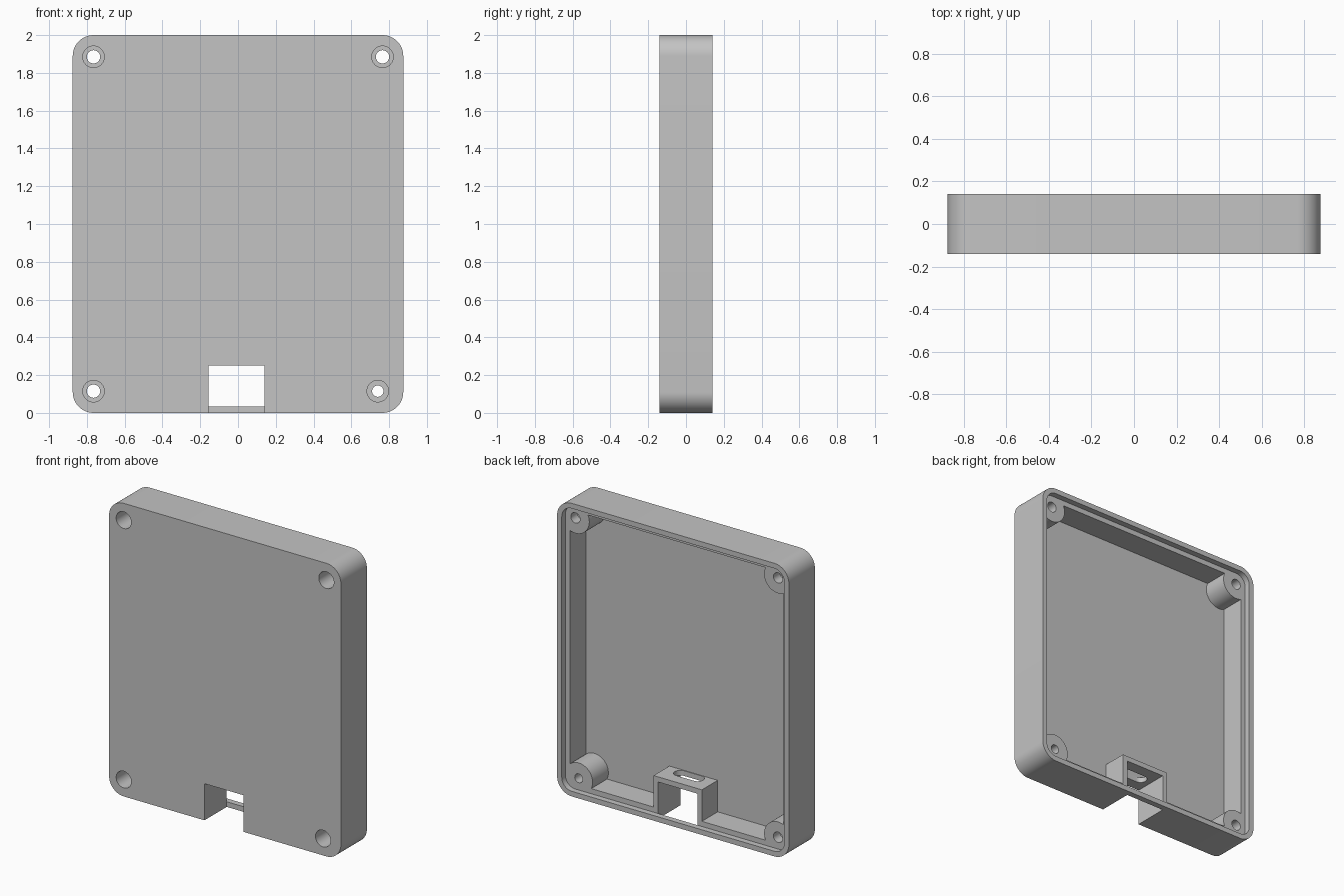
import bpy, bmesh, math

default = bpy.data.objects.get("Cube")
if default:
    bpy.data.objects.remove(default, do_unlink=True)

# Single grey plastic
grey = bpy.data.materials.new("grey_plastic")
grey.use_nodes = True
grey.diffuse_color = (0.55, 0.55, 0.55, 1)
grey.node_tree.nodes["Principled BSDF"].inputs["Base Color"].default_value = (0.55, 0.55, 0.55, 1)


def rounded_rect(x0, x1, z0, z1, r=0.0, steps=12):
    """Outline of a rectangle with rounded corners."""
    if r == 0:
        return [(x0, z0), (x1, z0), (x1, z1), (x0, z1)]
    corners = [(x1 - r, z1 - r), (x0 + r, z1 - r), (x0 + r, z0 + r), (x1 - r, z0 + r)]
    points = []
    for quarter, (cx, cz) in enumerate(corners):
        for i in range(steps + 1):
            a = (quarter + i / steps) * math.pi / 2
            points.append((cx + r * math.cos(a), cz + r * math.sin(a)))
    return points


def circle(x, z, r):
    return rounded_rect(x - r, x + r, z - r, z + r, r)


def prism(name, outline, start, end, axis="Y"):
    """Extrude an outline along Y (outline in xz) or along Z (outline in xy)."""
    bm = bmesh.new()
    rings = []
    for d in (start, end):
        rings.append([bm.verts.new((a, d, b) if axis == "Y" else (a, b, d)) for a, b in outline])
    n = len(outline)
    for i in range(n):
        j = (i + 1) % n
        bm.faces.new((rings[0][i], rings[0][j], rings[1][j], rings[1][i]))
    bm.faces.new(rings[0])
    bm.faces.new(rings[1])
    bmesh.ops.remove_doubles(bm, verts=bm.verts[:], dist=1e-5)
    bmesh.ops.recalc_face_normals(bm, faces=bm.faces[:])
    mesh = bpy.data.meshes.new(name)
    bm.to_mesh(mesh)
    bm.free()
    mesh.materials.append(grey)
    obj = bpy.data.objects.new(name, mesh)
    bpy.context.collection.objects.link(obj)
    return obj


def combine(target, tool, operation):
    """Apply a boolean and discard the tool object."""
    bpy.context.view_layer.objects.active = target
    mod = target.modifiers.new("boolean", "BOOLEAN")
    mod.object, mod.operation, mod.solver = tool, operation, "EXACT"
    bpy.ops.object.modifier_apply(modifier=mod.name)
    bpy.data.objects.remove(tool, do_unlink=True)


HALF_W, HEIGHT, FRONT, BACK = 0.875, 2.0, -0.14, 0.14
WALL, LIP, FLOOR, LEDGE = 0.07, 0.035, -0.07, 0.10


def inset_outline(d):
    return rounded_rect(-HALF_W + d, HALF_W - d, d, HEIGHT - d, 0.11 - d)


# Shell with a stepped rim around the open back
case = prism("enclosure_shell", inset_outline(0), FRONT, BACK)
combine(case, prism("cavity", inset_outline(WALL), FLOOR, BACK + 0.1), "DIFFERENCE")
combine(case, prism("rim_step", inset_outline(LIP), LEDGE, BACK + 0.1), "DIFFERENCE")

# Corner screw posts: x, z, hole radius
screws = [(-0.765, 0.115, 0.035), (-0.765, 1.885, 0.035),
          (0.765, 1.885, 0.035), (0.74, 0.115, 0.03)]
for x, z, r in screws:
    combine(case, prism("post", circle(x, z, 0.105), -0.1, LEDGE), "UNION")

# Shroud around the connector notch
combine(case, prism("shroud", rounded_rect(-0.19, 0.175, 0.02, 0.285), -0.1, LEDGE), "UNION")

# Counterbored screw holes
for x, z, r in screws:
    combine(case, prism("screw_hole", circle(x, z, r), -0.3, 0.3), "DIFFERENCE")
    combine(case, prism("counterbore", circle(x, z, 0.057), -0.3, 0.03), "DIFFERENCE")

# Notch open to front and bottom, window to the back above the lip
combine(case, prism("notch", rounded_rect(-0.155, 0.14, -0.1, 0.25), -0.3, LEDGE), "DIFFERENCE")
combine(case, prism("window", rounded_rect(-0.155, 0.14, LIP, 0.25), 0.0, 0.3), "DIFFERENCE")

# Rounded connector slot through the shroud top
combine(case, prism("slot", rounded_rect(-0.115, 0.1, -0.065, 0.02, 0.042), 0.2, 0.35, "Z"), "DIFFERENCE")

# Smooth curved walls, keep edges crisp
bpy.ops.object.select_all(action="DESELECT")
case.select_set(True)
bpy.context.view_layer.objects.active = case
bpy.ops.object.shade_smooth_by_angle(angle=math.radians(30))
